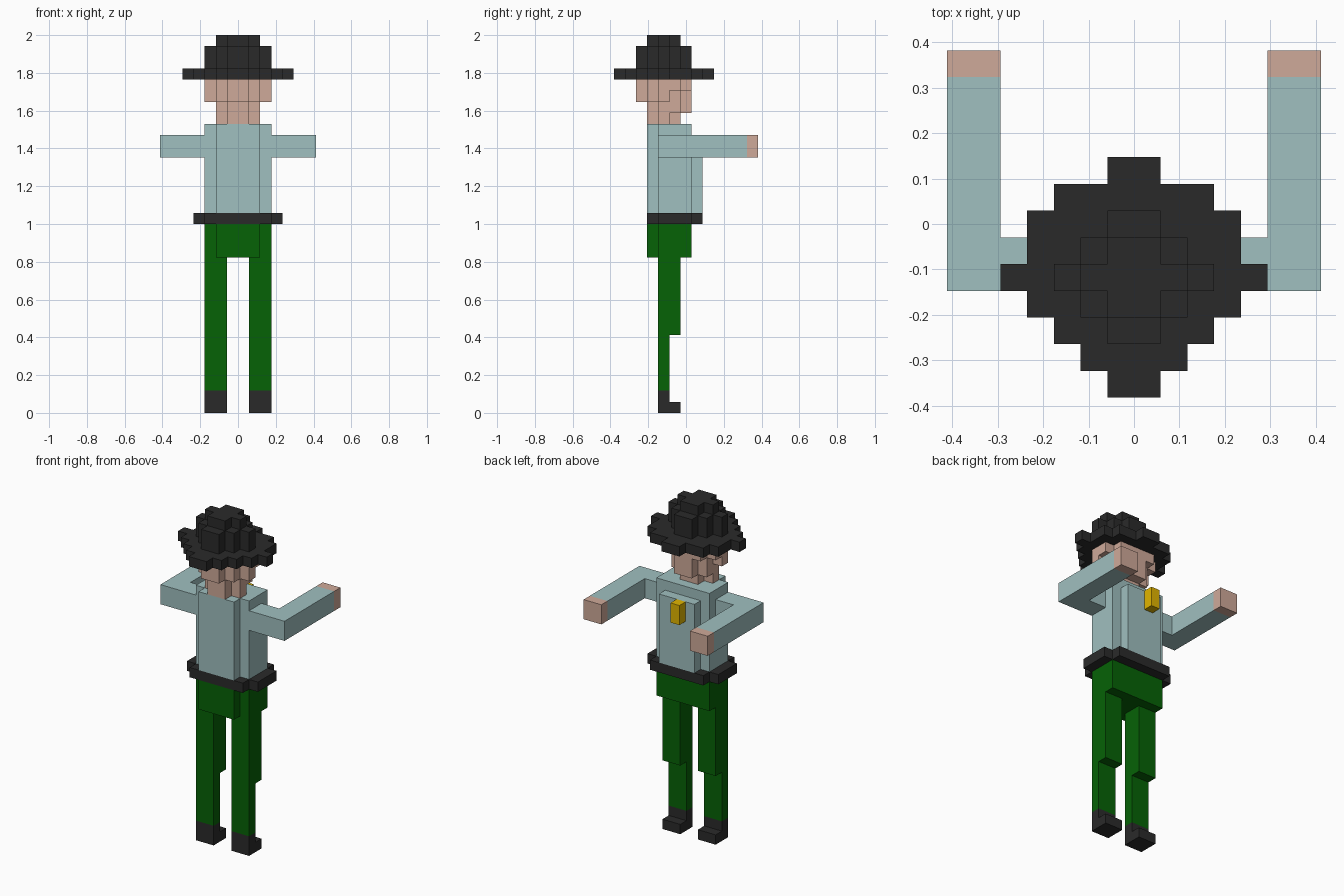
import bpy, bmesh, math
from mathutils import Vector

if "Cube" in bpy.data.objects:
    bpy.data.objects.remove(bpy.data.objects["Cube"])

U = 2 / 34          # size of one block; figure is 34 blocks tall
Y0 = -6.5           # block row 0 in y


def material(name, rgb):
    m = bpy.data.materials.new(name)
    m.diffuse_color = (*[(c / 255) ** 2.2 for c in rgb], 1)
    m.use_nodes = True
    m.node_tree.nodes["Principled BSDF"].inputs["Base Color"].default_value = m.diffuse_color
    return m


SKIN = material("skin", (206, 168, 152))
SHIRT = material("shirt_cloth", (158, 190, 190))
GREEN = material("trouser_cloth", (14, 98, 14))
DARK = material("dark", (46, 46, 46))
GOLD = material("gold", (225, 180, 0))


def blocks(name, mat, boxes):
    """Join block boxes (x0, x1, y0, y1, z0, z1) into one clean outer shell."""
    cells = {(x, y, z) for a, b, c, d, e, f in boxes
             for x in range(a, b) for y in range(c, d) for z in range(e, f)}
    bm = bmesh.new()
    for cell in cells:
        for axis in range(3):
            for s in (-1, 1):
                n = Vector((0, 0, 0))
                n[axis] = s
                if tuple(int(p + q) for p, q in zip(cell, n)) in cells:
                    continue
                t = Vector((0, 0, 0))
                t[(axis + 1) % 3] = 1
                w = n.cross(t)
                mid = Vector(cell) + Vector((.5, .5, .5)) + n / 2
                ring = [mid + (t * i + w * j) / 2
                        for i, j in ((-1, -1), (1, -1), (1, 1), (-1, 1))]
                bm.faces.new([bm.verts.new((p.x * U, (p.y + Y0) * U, p.z * U)) for p in ring])
    bmesh.ops.remove_doubles(bm, verts=bm.verts, dist=U / 100)
    bmesh.ops.dissolve_limit(bm, angle_limit=math.radians(1), verts=bm.verts, edges=bm.edges)
    mesh = bpy.data.meshes.new(name)
    bm.to_mesh(mesh)
    bm.free()
    mesh.materials.append(mat)
    ob = bpy.data.objects.new(name, mesh)
    bpy.context.collection.objects.link(ob)


def layer(half_widths, y, z0, z1):
    """Symmetric slab: one half width for each successive y row."""
    return [(-h, h, y + i, y + i + 1, z0, z1) for i, h in enumerate(half_widths)]


def pair(name, mat, boxes):
    """Right part and its mirror image."""
    blocks("right_" + name, mat, boxes)
    blocks("left_" + name, mat, [(-b, -a, c, d, e, f) for a, b, c, d, e, f in boxes])


# Legs and shoes
pair("shoe", DARK, [(1, 3, 4, 5, 0, 2), (1, 3, 5, 6, 0, 1)])
pair("leg", GREEN, [(1, 3, 4, 5, 2, 14), (1, 3, 5, 6, 7, 14)])

# Hips, belt and shirt
blocks("hips", GREEN, layer([2, 3, 3, 3], 3, 14, 17))
blocks("belt", DARK, layer([3, 4, 4, 4, 3], 3, 17, 18))
blocks("torso", SHIRT, layer([2, 3, 3, 3], 3, 18, 26) + layer([2], 7, 18, 25))
blocks("badge", GOLD, [(-1, 0, 8, 9, 23, 25)])

# Arms bent forward, with hands
pair("arm", SHIRT, [(3, 7, 4, 6, 23, 25), (5, 7, 6, 12, 23, 25)])
pair("hand", SKIN, [(5, 7, 12, 13, 23, 25)])

# Neck, jaw, head and ears
blocks("head", SKIN,
       layer([1, 2, 1], 3, 26, 27)
       + layer([1, 2, 2, 1], 3, 27, 28)
       + layer([1, 2, 2, 2, 1], 2, 28, 30)
       + layer([2, 3, 3, 2], 3, 29, 30)
       + layer([3], 4, 28, 29))

# Hat brim, crown and top
blocks("hat", DARK,
       layer([1, 2, 3, 4, 5, 4, 4, 3, 1], 0, 30, 31)
       + layer([1, 2, 3, 2, 1], 2, 31, 33)
       + layer([1, 2, 1], 3, 33, 34))
